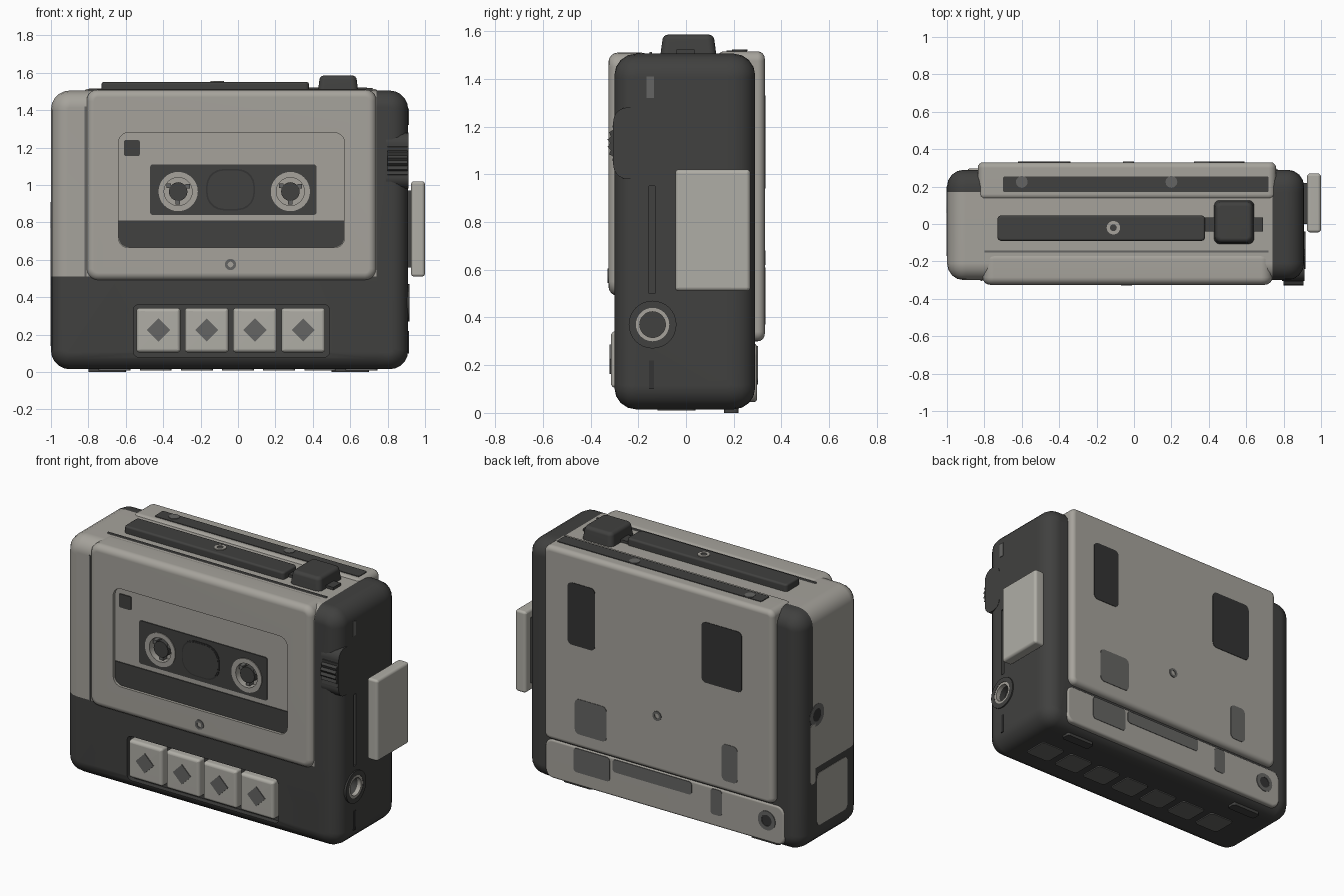
import bpy, bmesh, math
from mathutils import Vector, Matrix

if "Cube" in bpy.data.objects:
    bpy.data.objects.remove(bpy.data.objects["Cube"], do_unlink=True)


def material(name, rgb):
    m = bpy.data.materials.new(name)
    m.use_nodes = True
    m.diffuse_color = (*rgb, 1)
    bsdf = m.node_tree.nodes["Principled BSDF"]
    bsdf.inputs["Base Color"].default_value = (*rgb, 1)
    bsdf.inputs["Roughness"].default_value = 0.7
    return m


LIGHT = material("warm light grey", (0.38, 0.365, 0.33))
PALE = material("pale grey", (0.43, 0.42, 0.38))
MID = material("mid grey", (0.13, 0.13, 0.125))
DARK = material("charcoal", (0.052, 0.052, 0.05))
BLACK = material("near black", (0.033, 0.033, 0.033))
AXES = {"x": Vector((1, 0, 0)), "y": Vector((0, 1, 0)), "z": Vector((0, 0, 1))}
FRONT, BACK, RIGHT, LEFT = -AXES["y"], AXES["y"], AXES["x"], -AXES["x"]


def finish(name, bm, mat):
    mesh = bpy.data.meshes.new(name)
    bmesh.ops.recalc_face_normals(bm, faces=bm.faces[:])
    bm.to_mesh(mesh)
    bm.free()
    mesh.materials.append(mat)
    ob = bpy.data.objects.new(name, mesh)
    bpy.context.collection.objects.link(ob)
    smooth(ob)
    return ob


def activate(ob):
    bpy.ops.object.select_all(action="DESELECT")
    ob.select_set(True)
    bpy.context.view_layer.objects.active = ob


def smooth(ob):
    activate(ob)
    bpy.ops.object.shade_smooth_by_angle(angle=math.radians(35))


def box(name, xs, ys, zs, mat, axis=None, corner=0.0, edge=0.0, taper=1.0):
    """Box from ranges; corner rounds edges along axis, edge rounds the rest."""
    bm = bmesh.new()
    bmesh.ops.create_cube(bm, size=1)
    for v in bm.verts:
        if v.co.z > 0:
            v.co.x *= taper
            v.co.y *= taper
        v.co = Vector([(r[0] + r[1]) / 2 + c * (r[1] - r[0])
                       for r, c in zip((xs, ys, zs), v.co)])
    if axis:
        along = [e for e in bm.edges if abs((e.verts[0].co - e.verts[1].co).normalized().dot(AXES[axis])) > 0.9]
        bmesh.ops.bevel(bm, geom=along, offset=corner, segments=5, profile=0.5, affect="EDGES")
    if edge:
        sharp = [e for e in bm.edges if e.calc_face_angle(0) > 1]
        bmesh.ops.bevel(bm, geom=sharp, offset=edge, segments=4, profile=0.5, affect="EDGES")
    return finish(name, bm, mat)


def turned(name, axis, centre, profile, mat, sides=32):
    """Solid spun about an axis from (radius, distance) pairs."""
    bm = bmesh.new()
    pts = [bm.verts.new((r, 0, h)) for r, h in profile]
    edges = [bm.edges.new(p) for p in zip(pts, pts[1:])]
    bmesh.ops.spin(bm, geom=pts + edges, cent=(0, 0, 0), axis=(0, 0, 1),
                   angle=math.tau, steps=sides, use_duplicate=False)
    bmesh.ops.remove_doubles(bm, verts=bm.verts[:], dist=0.0001)
    rot = AXES["z"].rotation_difference(axis).to_matrix().to_4x4()
    bmesh.ops.transform(bm, matrix=Matrix.Translation(centre) @ rot, verts=bm.verts[:])
    return finish(name, bm, mat)


def disc(name, axis, centre, r, h, mat, sides=32):
    return turned(name, axis, centre, [(0, 0), (r, 0), (r, h), (0, h)], mat, sides)


def ring(name, axis, centre, outer, inner, h, mat):
    return turned(name, axis, centre, [(inner, 0), (outer, 0), (outer, h), (inner, h), (inner, 0)], mat)


def cut(target, cutter):
    mod = target.modifiers.new("cut", "BOOLEAN")
    mod.operation = "DIFFERENCE"
    mod.solver = "EXACT"
    mod.object = cutter
    activate(target)
    bpy.ops.object.modifier_apply(modifier=mod.name)
    bpy.data.objects.remove(cutter, do_unlink=True)
    smooth(target)


# Main case with button tray, socket hole and side groove
case = box("case", (-1, 0.91), (-0.3, 0.29), (0.015, 1.505), DARK, "y", 0.1, 0.09)
cut(case, box("tray_cutter", (-0.56, 0.49), (-0.4, -0.26), (0.08, 0.36), DARK, "y", 0.03))
cut(case, disc("socket_cutter", RIGHT, (0.85, -0.14, 0.37), 0.055, 0.2, DARK))
cut(case, box("groove_cutter", (0.89, 1), (-0.155, -0.13), (0.5, 0.95), DARK))

# Front door with window pocket, label and reel wells
REEL_Z = 0.965
door = box("cassette_door", (-0.81, 0.74), (-0.325, -0.15), (0.49, 1.51), LIGHT, "y", 0.06, 0.04)
cut(door, box("window_cutter", (-0.64, 0.57), (-0.4, -0.305), (0.665, 1.28), LIGHT, "y", 0.055))
label = box("cassette_label", (-0.47, 0.42), (-0.311, -0.303), (0.84, 1.11), DARK, "y", 0.015)
for i, x in enumerate((-0.32, 0.28)):
    for part in (case, door, label):
        cut(part, disc("well_cutter", FRONT, (x, -0.26, REEL_Z), 0.085, 0.2, LIGHT))
    ring(f"reel_ring_{i}", FRONT, (x, -0.262, REEL_Z), 0.105, 0.075, 0.054, LIGHT)
    disc(f"reel_hub_{i}", FRONT, (x, -0.258, REEL_Z), 0.05, 0.05, DARK, 16)
    for k in range(3):
        a = k * math.tau / 3 + 0.5
        px, pz = x + 0.058 * math.cos(a), REEL_Z + 0.058 * math.sin(a)
        box(f"reel_tooth_{i}_{k}", (px - 0.012, px + 0.012), (-0.3, -0.255), (pz - 0.012, pz + 0.012), MID)
box("tape_window", (-0.17, 0.09), (-0.315, -0.308), (0.865, 1.085), BLACK, "y", 0.09)
box("tape_window_face", (-0.162, 0.082), (-0.317, -0.31), (0.873, 1.077), DARK, "y", 0.085)
band = box("cassette_band", (-0.638, 0.568), (-0.311, -0.303), (0.667, 0.95), DARK, "y", 0.053)
cut(band, box("band_cutter", (-1, 1), (-0.5, 0), (0.81, 1.2), DARK))
box("side_mark", (-0.61, -0.525), (-0.311, -0.303), (1.155, 1.24), DARK, "y", 0.01)
ring("door_screw", FRONT, (-0.04, -0.32, 0.575), 0.03, 0.015, 0.009, MID)
box("door_seam", (-0.822, -0.81), (-0.304, -0.29), (0.51, 1.42), MID)

# Two-tone case: the upper shell is light
case.data.materials.append(LIGHT)
bm = bmesh.new()
bm.from_mesh(case.data)
for co, no in (((0.74, 0, 0), RIGHT), ((0, 0, 0.51), AXES["z"]), ((0, 0.17, 0), BACK)):
    bmesh.ops.bisect_plane(bm, geom=bm.verts[:] + bm.edges[:] + bm.faces[:], plane_co=co, plane_no=no)
for f in bm.faces:
    c = f.calc_center_median()
    f.material_index = int(c.x < 0.74 and c.z > 0.51 and c.y < 0.17)
bm.to_mesh(case.data)
bm.free()
smooth(case)

# Piano-style buttons with diamond marks
for i in range(4):
    x = -0.425 + i * 0.258
    box(f"button_{i}", (x - 0.117, x + 0.117), (-0.315, -0.2), (0.105, 0.342), PALE, "y", 0.015, 0.02)
    disc(f"button_mark_{i}", FRONT, (x, -0.313, 0.225), 0.062, 0.007, MID, 4)

# Top bar, record key and rear slot
box("top_bar", (-0.73, 0.38), (-0.09, 0.045), (1.48, 1.55), DARK, "z", 0.02, 0.012)
box("bar_link", (0.36, 0.69), (-0.04, 0.035), (1.48, 1.522), DARK)
box("top_key", (0.425, 0.645), (-0.11, 0.13), (1.48, 1.585), DARK, "z", 0.03, 0.02, 0.88)
ring("bar_screw", AXES["z"], (-0.11, -0.02, 1.547), 0.036, 0.018, 0.008, LIGHT)
box("top_slot", (-0.7, 0.72), (0.17, 0.255), (1.51, 1.519), DARK, "z", 0.01)
for i, x in enumerate((-0.6, 0.2)):
    disc(f"slot_tab_{i}", AXES["z"], (x, 0.225, 1.516), 0.032, 0.006, MID, 12)
box("top_seam", (-0.8, 0.72), (-0.152, -0.142), (1.5, 1.513), MID)

# Right side: thumb wheel, clip tab, socket and slots
bm = bmesh.new()
rim = []
for i in range(56):
    r, a = (0.14 if i % 2 else 0.128), i * math.tau / 56
    rim.append(bm.verts.new((0.8, -0.19 + r * math.cos(a), 1.13 + r * math.sin(a))))
side = bmesh.ops.extrude_face_region(bm, geom=[bm.faces.new(rim)])
bmesh.ops.translate(bm, vec=(0.105, 0, 0), verts=[g for g in side["geom"] if isinstance(g, bmesh.types.BMVert)])
finish("thumb_wheel", bm, DARK)
box("wheel_housing", (0.79, 0.912), (-0.305, -0.17), (0.98, 1.28), DARK, "x", 0.06)
box("clip_tab", (0.925, 1.0), (-0.045, 0.27), (0.51, 1.02), PALE, "x", 0.015, 0.018)
box("clip_stem", (0.88, 0.94), (0.0, 0.22), (0.56, 0.97), DARK)
ring("socket_ring", RIGHT, (0.89, -0.14, 0.37), 0.07, 0.054, 0.026, LIGHT)
ring("socket_collar", RIGHT, (0.9, -0.14, 0.37), 0.1, 0.07, 0.018, DARK)
box("upper_slot", (0.9, 0.914), (-0.165, -0.135), (1.32, 1.41), MID)
box("lower_slot", (0.9, 0.914), (-0.155, -0.135), (0.1, 0.22), BLACK)

# Back cover with stickers and moulded hollows
box("back_cover", (-0.835, 0.76), (0.13, 0.33), (0.3, 1.515), LIGHT, "y", 0.04, 0.03)
box("back_sill", (-0.89, 0.77), (0.15, 0.298), (0.045, 0.29), LIGHT, "y", 0.05, 0.015)
for name, xs, zs, mat in (("tall_patch", (0.4, 0.59), (0.94, 1.33), BLACK),
                          ("wide_patch", (-0.62, -0.34), (0.95, 1.33), BLACK),
                          ("low_wide_patch", (0.32, 0.54), (0.39, 0.61), MID),
                          ("low_narrow_patch", (-0.59, -0.48), (0.37, 0.6), MID)):
    box(name, xs, (0.325, 0.333), zs, mat, "y", 0.03)
for name, xs, zs in (("sill_patch", (0.32, 0.57), (0.13, 0.28)),
                     ("sill_slot", (-0.25, 0.3), (0.2, 0.28)),
                     ("sill_notch", (-0.46, -0.38), (0.12, 0.28))):
    box(name, xs, (0.293, 0.301), zs, MID, "y", 0.02)
ring("back_screw", BACK, (-0.03, 0.326, 0.65), 0.03, 0.015, 0.008, MID)
ring("sill_screw_rim", BACK, (-0.77, 0.29, 0.18), 0.06, 0.035, 0.012, MID)
disc("sill_screw", BACK, (-0.77, 0.29, 0.18), 0.035, 0.009, BLACK)

# Left side: lower plate, strap post and its bracket
box("left_plate", (-1.002, -0.994), (-0.17, 0.13), (0.14, 0.47), LIGHT, "x", 0.03)
box("strap_bracket", (-1.002, -0.994), (0.145, 0.195), (0.42, 0.8), LIGHT, "x", 0.02)
ring("strap_post_rim", LEFT, (-0.99, 0.13, 0.84), 0.07, 0.04, 0.012, MID)
disc("strap_post", LEFT, (-0.99, 0.13, 0.84), 0.04, 0.011, BLACK)

# Underside cells and small feet
for i in range(7):
    x = -0.66 + i * 0.22
    box(f"underside_cell_{i}", (x - 0.085, x + 0.085), (-0.12, 0.04), (0.009, 0.018), MID, "z", 0.02)
for i, x in enumerate((-0.7, 0.6)):
    box(f"foot_{i}", (x - 0.1, x + 0.1), (0.16, 0.22), (0, 0.06), DARK, "z", 0.015)

# Keep broad faces flat next to their rounded edges
for ob in bpy.context.collection.objects:
    if ob.type == "MESH":
        ob.modifiers.new("flat_faces", "WEIGHTED_NORMAL").keep_sharp = True
